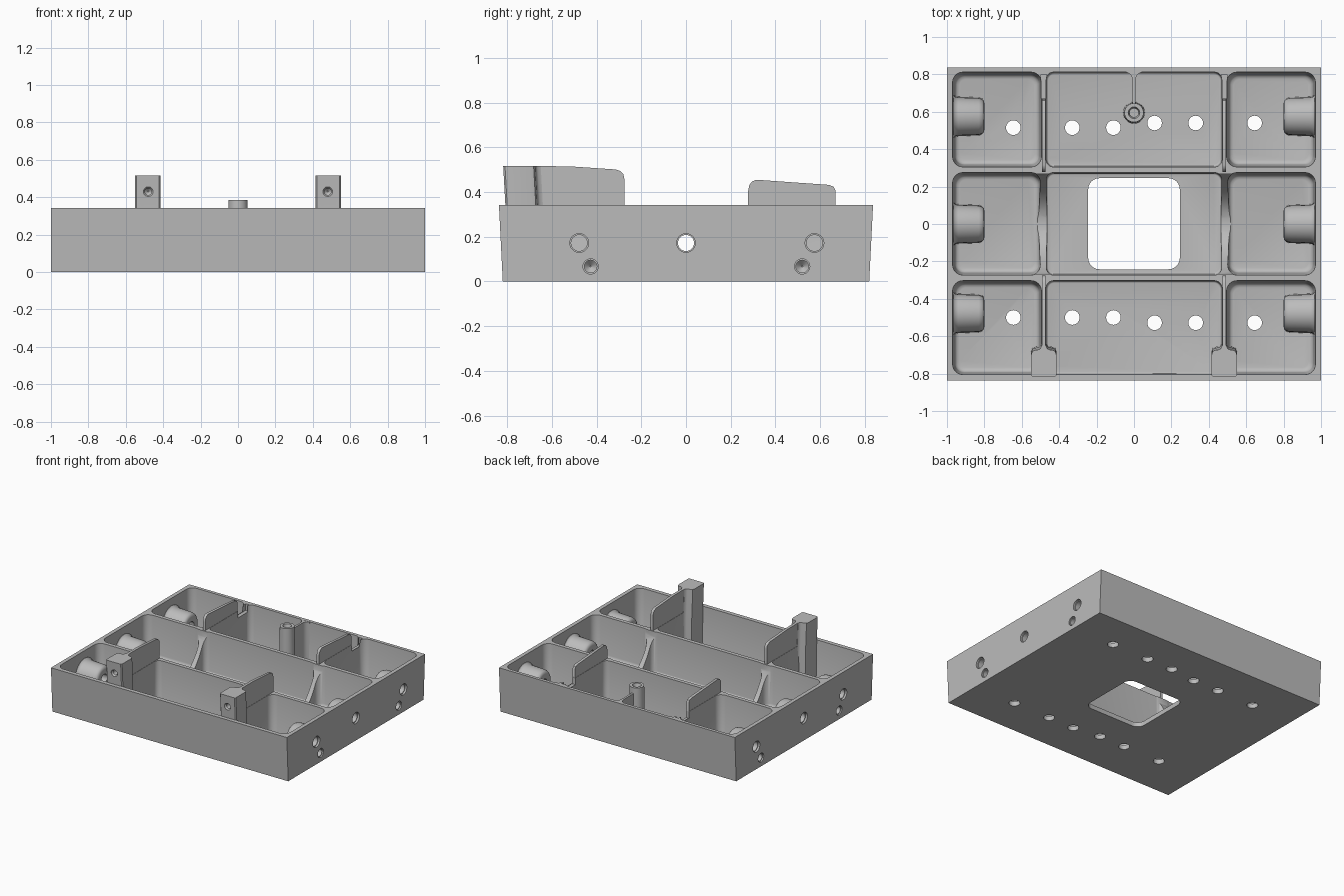
import bpy, bmesh, math

if "Cube" in bpy.data.objects:
    bpy.data.objects.remove(bpy.data.objects["Cube"])

METAL = bpy.data.materials.new("grey_metal")
METAL.diffuse_color = (0.5, 0.5, 0.5, 1)
METAL.use_nodes = True
METAL.node_tree.nodes["Principled BSDF"].inputs["Base Color"].default_value = METAL.diffuse_color


def ring(pts, axis, t):
    """Place a 2D outline in space at position t along an axis."""
    if axis == 'x':
        return [(t, a, b) for a, b in pts]
    if axis == 'y':
        return [(a, t, b) for a, b in pts]
    return [(a, b, t) for a, b in pts]


def circle(cx, cy, r, n=28):
    return [(cx + r * math.cos(2 * math.pi * i / n), cy + r * math.sin(2 * math.pi * i / n)) for i in range(n)]


def round_rect(x0, x1, y0, y1, r, n=6):
    pts = []
    for k, (cx, cy) in enumerate([(x1 - r, y1 - r), (x0 + r, y1 - r), (x0 + r, y0 + r), (x1 - r, y0 + r)]):
        for i in range(n + 1):
            a = math.pi / 2 * (k + i / n)
            pts.append((cx + r * math.cos(a), cy + r * math.sin(a)))
    return pts


def loft(name, *stacks):
    """Closed solids skinned through stacks of matching rings."""
    bm = bmesh.new()
    for rings in stacks:
        rows = [[bm.verts.new(p) for p in r] for r in rings]
        n = len(rows[0])
        for a, b in zip(rows, rows[1:]):
            for i in range(n):
                j = (i + 1) % n
                bm.faces.new((a[i], a[j], b[j], b[i]))
        bm.faces.new(rows[0][::-1])
        bm.faces.new(rows[-1])
    bmesh.ops.recalc_face_normals(bm, faces=bm.faces)
    me = bpy.data.meshes.new(name)
    bm.to_mesh(me)
    bm.free()
    ob = bpy.data.objects.new(name, me)
    bpy.context.collection.objects.link(ob)
    me.materials.append(METAL)
    return ob


def cut(ob, cutter):
    m = ob.modifiers.new("cut", 'BOOLEAN')
    m.operation = 'DIFFERENCE'
    m.solver = 'EXACT'
    m.object = cutter
    bpy.context.view_layer.objects.active = ob
    bpy.ops.object.modifier_apply(modifier=m.name)


FLOOR, RIM, RIB_X = 0.035, 0.342, 0.4825
parts, cutters = [], []

# Tray block with slightly leaning front and back
rect = lambda hy: [(-1, -hy), (1, -hy), (1, hy), (-1, hy)]
tray = loft("tray", [ring(rect(0.82), 'z', 0), ring(rect(0.837), 'z', RIM)])
parts.append(tray)


# Nine rounded pockets
def pocket(x0, x1, y0, y1, draft, fillet, r):
    def section(inset, z):
        return ring(round_rect(x0 + inset, x1 - inset, y0 + inset, y1 - inset, r - inset * 0.5), 'z', z)
    rings = [section(0, 0.4), section(0, RIM)]
    for i in range(4):
        a = math.pi / 2 * i / 3
        rings.append(section(draft + fillet * (1 - math.cos(a)), FLOOR + fillet * (1 - math.sin(a))))
    return rings


pockets = []
for y0, y1 in ((-0.805, -0.303), (-0.273, 0.275), (0.305, 0.812)):
    pockets.append(pocket(-0.97, -0.495, y0, y1, 0.012, 0.025, 0.055))
    pockets.append(pocket(0.495, 0.97, y0, y1, 0.012, 0.025, 0.055))
    pockets.append(pocket(-0.47, 0.47, y0, y1, 0.004, 0.008, 0.04))
cutters.append(loft("pocket_cutter", *pockets))
cut(tray, cutters[-1])

# Scoop that lowers the middle ribs into curved gussets
scoop = [(0.268, 0.5)]
for i in range(17):
    t = 1 - i / 8
    scoop.append((0.268 * t, 0.04 + 0.26 * abs(t) ** 2.2))
scoop.append((-0.268, 0.5))
cutters.append(loft("scoop_cutter", *[[ring(scoop, 'x', s * 0.44), ring(scoop, 'x', s * 0.53)] for s in (-1, 1)]))
cut(tray, cutters[-1])

# Notches at the rear ends of the rear ribs
notch = [(0.67, 0.29), (0.8, 0.29), (0.8, 0.5), (0.67, 0.5)]
cutters.append(loft("notch_cutter", *[[ring(notch, 'x', s * 0.468), ring(notch, 'x', s * 0.497)] for s in (-1, 1)]))
cut(tray, cutters[-1])

# Floor window and screw holes
window = round_rect(-0.245, 0.245, -0.242, 0.245, 0.06)
drills = [[ring(window, 'z', -0.1), ring(window, 'z', 0.1)]]
for x in (-0.645, -0.33, -0.11, 0.11, 0.33, 0.645):
    for y in ((0.515, -0.5) if x < 0 else (0.54, -0.528)):
        c = circle(x, y, 0.039)
        drills.append([ring(c, 'z', -0.1), ring(c, 'z', 0.1)])
cutters.append(loft("floor_cutter", *drills))
cut(tray, cutters[-1])

# Stepped through holes and blind pilot holes in both end walls
BOSS_Y = (-0.478, 0.0, 0.575)
drills = []
for s in (-1, 1):
    for y in BOSS_Y:
        drills.append([ring(circle(y, 0.172, r), 'x', s * x) for x, r in
                       ((1.05, 0.042), (0.985, 0.042), (0.985, 0.036), (0.75, 0.036))])
    for y in (-0.427, 0.52):
        drills.append([ring(circle(y, 0.067, r), 'x', s * x) for x, r in
                       ((1.05, 0.034), (0.99, 0.034), (0.99, 0.028), (0.9, 0.028), (0.875, 0.003))])
side_cutter = loft("side_hole_cutter", *drills)
cutters.append(side_cutter)
cut(tray, side_cutter)


# Arched bosses on the inside of the end walls
def arch(c, r):
    top = [(c + r * math.cos(math.pi * i / 16), 0.172 + r * math.sin(math.pi * i / 16)) for i in range(17)]
    return [(c + r * 1.04, 0.02)] + top + [(c - r * 1.04, 0.02)]


for s, side in ((-1, "left"), (1, "right")):
    for i, y in enumerate(BOSS_Y):
        boss = loft(f"{side}_wall_boss_{i + 1}", [ring(arch(y, r), 'x', s * x) for x, r in (
            (0.99, 0.115), (0.965, 0.115), (0.955, 0.105), (0.94, 0.102), (0.83, 0.098),
            (0.812, 0.092), (0.803, 0.083), (0.8, 0.07))])
        cut(boss, side_cutter)
        parts.append(boss)

    # Tall plates standing on the front and rear ribs
    front = [(-0.66, 0.1), (-0.66, 0.516), (-0.52, 0.515), (-0.315, 0.501), (-0.292, 0.493),
             (-0.28, 0.48), (-0.276, 0.46), (-0.276, 0.1)]
    rear = [(0.278, 0.1), (0.278, 0.405), (0.283, 0.43), (0.295, 0.447), (0.315, 0.455), (0.64, 0.432),
            (0.66, 0.424), (0.669, 0.408), (0.669, 0.1)]
    for name, prof in (("front", front), ("rear", rear)):
        parts.append(loft(f"{side}_{name}_rib_plate", [ring(prof, 'x', s * RIB_X - 0.0105), ring(prof, 'x', s * RIB_X + 0.0105)]))

    # Front post with a blind screw hole
    half = [(0.06, 0), (0.067, 0.008), (0.067, 0.12), (0.062, 0.136), (0.05, 0.143), (0.027, 0.146), (0.017, 0.154), (0.012, 0.168)]
    half += [(-a, b) for a, b in half[::-1]]
    post = loft(f"{side}_front_post", [ring([(s * RIB_X + a, y0 + b) for a, b in half], 'z', z)
                                       for z, y0 in ((0.02, -0.8), (0.3, -0.806), (0.516, -0.818))])
    hole = loft("post_hole_cutter", [ring(circle(s * 0.48, 0.43, r), 'y', y) for y, r in (
        (-0.9, 0.026), (-0.81, 0.026), (-0.8, 0.018), (-0.74, 0.018), (-0.725, 0.003))])
    cutters.append(hole)
    cut(post, hole)
    parts.append(post)

# Round screw pillar and the rib tying it to the back wall
pillar = loft("screw_pillar", [ring(circle(0, 0.595, r, 32), 'z', z) for z, r in ((0.02, 0.058), (0.385, 0.051))])
hole = loft("pillar_hole_cutter", [ring(circle(0, 0.595, r), 'z', z) for z, r in (
    (0.5, 0.031), (0.38, 0.031), (0.368, 0.023), (0.15, 0.023))])
cutters.append(hole)
cut(pillar, hole)
half = [(0.008, 0.635), (0.008, 0.772), (0.013, 0.79), (0.023, 0.803), (0.04, 0.811), (0.04, 0.815)]
half += [(-a, b) for a, b in half[::-1]]
parts += [pillar, loft("pillar_rib", [ring(half, 'z', 0.02), ring(half, 'z', 0.341)])]

# Remove cutters and smooth the rounded surfaces
for c in cutters:
    bpy.data.objects.remove(c)
bpy.ops.object.select_all(action='DESELECT')
for p in parts:
    p.select_set(True)
bpy.context.view_layer.objects.active = tray
bpy.ops.object.shade_smooth_by_angle(angle=math.radians(35))
